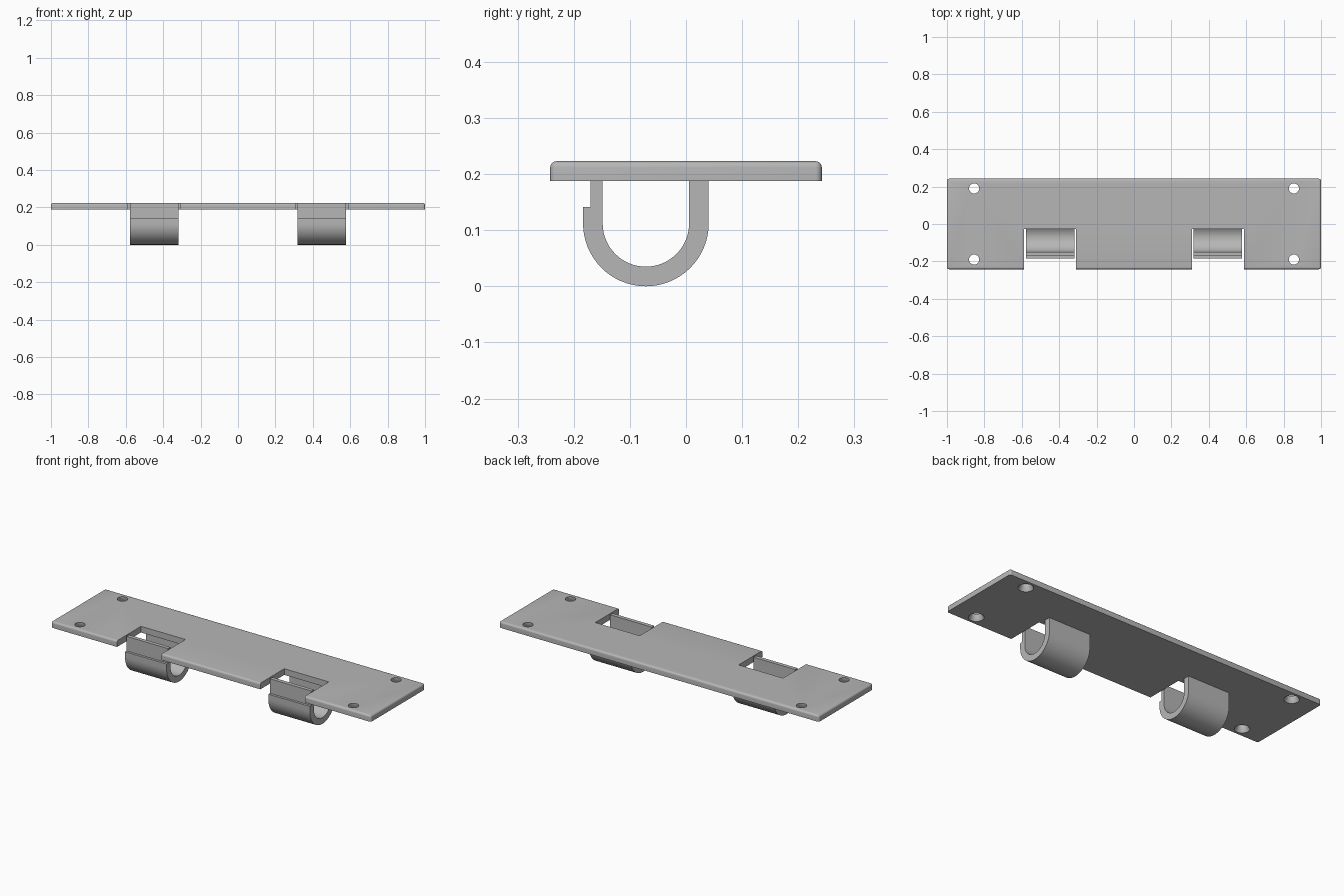
import bpy, bmesh, math
from mathutils import Matrix, Vector

cube = bpy.data.objects.get("Cube")
if cube:
    bpy.data.objects.remove(cube, do_unlink=True)

BOTTOM, TOP = 0.188, 0.223
HALF_DEPTH = 0.242
HOOK_X = 0.448

grey = bpy.data.materials.new("plain_grey")
grey.use_nodes = True
colour = (0.47, 0.47, 0.47, 1)
grey.diffuse_color = colour
grey.node_tree.nodes["Principled BSDF"].inputs["Base Color"].default_value = colour


def make_object(name, bm):
    bmesh.ops.recalc_face_normals(bm, faces=bm.faces)
    mesh = bpy.data.meshes.new(name)
    bm.to_mesh(mesh)
    bm.free()
    mesh.materials.append(grey)
    obj = bpy.data.objects.new(name, mesh)
    bpy.context.collection.objects.link(obj)
    return obj


def add_box(bm, low, high):
    low, high = Vector(low), Vector(high)
    place = Matrix.Translation((low + high) / 2) @ Matrix.Diagonal((*(high - low), 1))
    bmesh.ops.create_cube(bm, size=1, matrix=place)


def shade(obj):
    bpy.ops.object.select_all(action="DESELECT")
    obj.select_set(True)
    bpy.context.view_layer.objects.active = obj
    bpy.ops.object.shade_smooth_by_angle(angle=math.radians(35))


def cut(obj, cutter):
    mod = obj.modifiers.new("cut", "BOOLEAN")
    mod.operation = "DIFFERENCE"
    mod.solver = "EXACT"
    mod.object = cutter
    bpy.context.view_layer.objects.active = obj
    bpy.ops.object.modifier_apply(modifier=mod.name)
    bpy.data.objects.remove(cutter, do_unlink=True)


# Mounting plate, rounded on its upper and corner edges
bm = bmesh.new()
add_box(bm, (-1, -HALF_DEPTH, BOTTOM), (1, HALF_DEPTH, TOP))
middle = (BOTTOM + TOP) / 2
edges = [e for e in bm.edges if max(v.co.z for v in e.verts) > middle]
bmesh.ops.bevel(bm, geom=edges, offset=0.011, segments=5, profile=0.5, affect="EDGES")
plate = make_object("mounting_plate", bm)

# Notches above the hooks
bm = bmesh.new()
for side in (-1, 1):
    x = side * HOOK_X
    add_box(bm, (x - 0.139, -0.4, 0.1), (x + 0.139, -0.028, 0.3))
cut(plate, make_object("notch_cutter", bm))

# Screw holes, countersunk from below: profile is (radius, height)
profile = [(0.039, BOTTOM - 0.01), (0.039, BOTTOM), (0.027, BOTTOM + 0.02), (0.027, TOP + 0.02)]
bm = bmesh.new()
for sx in (-1, 1):
    for sy in (-1, 1):
        rings = []
        for radius, z in profile:
            angles = [math.tau * i / 32 for i in range(32)]
            rings.append([bm.verts.new((sx * 0.855 + radius * math.cos(a),
                                        sy * 0.19 + radius * math.sin(a), z)) for a in angles])
        for lower, upper in zip(rings, rings[1:]):
            for i in range(32):
                j = (i + 1) % 32
                bm.faces.new((lower[i], lower[j], upper[j], upper[i]))
        bm.faces.new(rings[0][::-1])
        bm.faces.new(rings[-1])
cut(plate, make_object("hole_cutter", bm))
shade(plate)

# Hooks: J-shaped section with a thin stepped lip at the front
CENTRE_Y, CENTRE_Z = -0.0715, 0.112
OUTER, INNER, STEPS = 0.112, 0.077, 32


def arc(radius):
    return [(CENTRE_Y + radius * math.cos(math.pi * i / STEPS),
             CENTRE_Z - radius * math.sin(math.pi * i / STEPS)) for i in range(STEPS + 1)]


back_y, inner_y = CENTRE_Y + OUTER, CENTRE_Y + INNER
front_y, lip_y = CENTRE_Y - OUTER, CENTRE_Y - INNER
section = [(back_y, BOTTOM + 0.002)] + arc(OUTER)
section += [(front_y, 0.141), (-0.17, 0.141), (-0.17, TOP), (lip_y, TOP)]
section += arc(INNER)[::-1] + [(inner_y, BOTTOM + 0.002)]

for name, side in (("right_hook", -1), ("left_hook", 1)):
    bm = bmesh.new()
    face = bm.faces.new([bm.verts.new((side * HOOK_X - 0.13, y, z)) for y, z in section])
    result = bmesh.ops.extrude_face_region(bm, geom=[face])
    moved = [g for g in result["geom"] if isinstance(g, bmesh.types.BMVert)]
    bmesh.ops.translate(bm, vec=(0.26, 0, 0), verts=moved)
    # Close the starting end if the extrusion removed it
    if not face.is_valid:
        bmesh.ops.holes_fill(bm, edges=[e for e in bm.edges if e.is_boundary])
    shade(make_object(name, bm))
